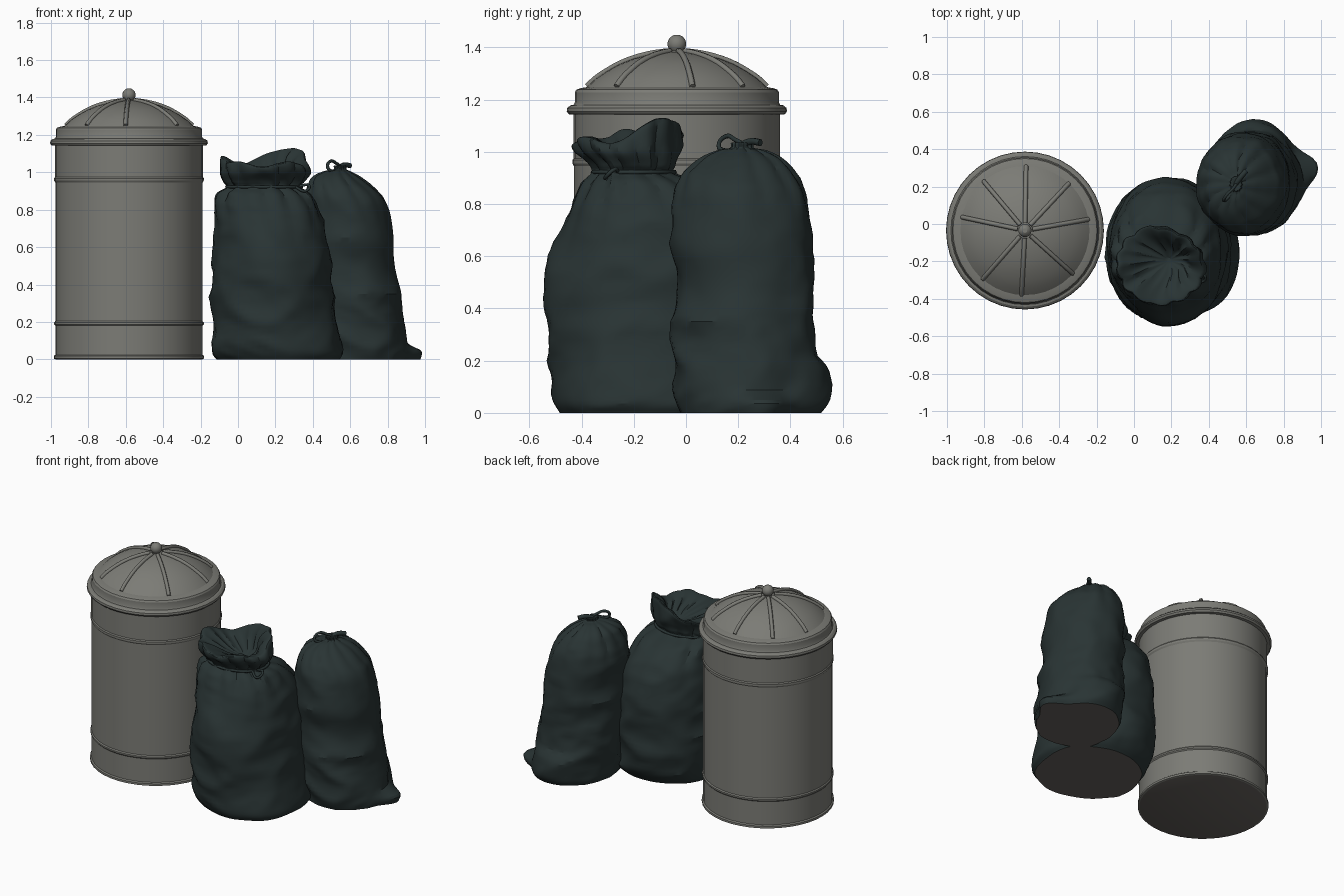
import bpy, bmesh, math
from mathutils import Vector, noise

if "Cube" in bpy.data.objects:
    bpy.data.objects.remove(bpy.data.objects["Cube"])


def material(name, rgb):
    m = bpy.data.materials.new(name)
    m.diffuse_color = (*rgb, 1)
    m.use_nodes = True
    m.node_tree.nodes["Principled BSDF"].inputs["Base Color"].default_value = m.diffuse_color
    return m


METAL = material("grey metal", (0.20, 0.20, 0.18))
PLASTIC = material("dark green plastic", (0.022, 0.034, 0.034))
BASE = material("brown grey underside", (0.13, 0.118, 0.108))
CAN = Vector((-0.583, -0.035, 0))


def finish(bm, name, mats, angle):
    bmesh.ops.recalc_face_normals(bm, faces=bm.faces)
    me = bpy.data.meshes.new(name)
    bm.to_mesh(me)
    bm.free()
    ob = bpy.data.objects.new(name, me)
    bpy.context.collection.objects.link(ob)
    for m in mats:
        me.materials.append(m)
    bpy.ops.object.select_all(action='DESELECT')
    ob.select_set(True)
    bpy.context.view_layer.objects.active = ob
    bpy.ops.object.shade_smooth_by_angle(angle=math.radians(angle))
    return ob


def skin(rings):
    """Join equal rings of points into a closed, capped tube."""
    bm = bmesh.new()
    rows = [[bm.verts.new(p) for p in r] for r in rings]
    n = len(rows[0])
    for a, b in zip(rows, rows[1:]):
        for i in range(n):
            j = (i + 1) % n
            bm.faces.new((a[i], a[j], b[j], b[i]))
    bottom = bm.faces.new(rows[0][::-1])
    bottom.material_index = 1
    bm.faces.new(rows[-1])
    return bm


def lathe(name, profile, mats, n=40):
    rings = [[CAN + Vector((r * math.cos(math.tau * i / n), r * math.sin(math.tau * i / n), z))
              for i in range(n)] for r, z in profile]
    return finish(skin(rings), name, mats, 30)


def cord(name, points, radius, mat, cyclic=False):
    cu = bpy.data.curves.new(name, 'CURVE')
    cu.dimensions = '3D'
    cu.bevel_depth = radius
    cu.bevel_resolution = 1
    cu.resolution_u = 5
    cu.use_fill_caps = True
    sp = cu.splines.new('BEZIER')
    sp.bezier_points.add(len(points) - 1)
    for bp, p in zip(sp.bezier_points, points):
        bp.co = p
        bp.handle_left_type = bp.handle_right_type = 'AUTO'
    sp.use_cyclic_u = cyclic
    cu.materials.append(mat)
    ob = bpy.data.objects.new(name, cu)
    bpy.context.collection.objects.link(ob)
    bpy.ops.object.select_all(action='DESELECT')
    ob.select_set(True)
    bpy.context.view_layer.objects.active = ob
    bpy.ops.object.convert(target='MESH')


# Metal can: body with rolled foot and two shallow beads
lathe("can_body", [(0.392, 0), (0.402, 0.004), (0.402, 0.018), (0.394, 0.024),
                   (0.394, 0.180), (0.400, 0.187), (0.400, 0.197), (0.394, 0.204),
                   (0.394, 0.945), (0.400, 0.955), (0.400, 0.968), (0.395, 0.975),
                   (0.395, 1.150)], [METAL, BASE])
# Lid: rolled rim, upright band and dome
dome = [(0.345, 1.248), (0.31, 1.280), (0.27, 1.307), (0.22, 1.335),
        (0.165, 1.357), (0.10, 1.374), (0.04, 1.383)]
lathe("can_lid", [(0.396, 1.142), (0.414, 1.144), (0.422, 1.155), (0.420, 1.168),
                  (0.408, 1.178), (0.396, 1.180), (0.391, 1.190), (0.391, 1.228),
                  (0.385, 1.238), (0.372, 1.243)] + dome, [METAL, METAL])
lathe("lid_knob", [(0.026, 1.375), (0.024, 1.386)] +
      [(0.036 * math.cos(a), 1.413 + 0.036 * math.sin(a))
       for a in [math.radians(d) for d in range(-50, 90, 20)]], [METAL, METAL], 16)
# Lid ribs
for k, deg in enumerate((89, 47, 10, -42, -93, -131, 168, 130)):
    a = math.radians(deg)
    cord(f"lid_rib_{k + 1}", [CAN + Vector((r * math.cos(a), r * math.sin(a), z + 0.003))
                              for r, z in dome], 0.012, METAL)


def bump(theta, deg, width):
    d = (math.degrees(theta) - deg + 180) % 360 - 180
    return math.exp(-(d / width) ** 2)


def catmull(p0, p1, p2, p3, t):
    return [0.5 * (2 * b + (c - a) * t + (2 * a - 5 * b + 4 * c - d) * t * t
                   + (3 * b - a - 3 * c + d) * t ** 3)
            for a, b, c, d in zip(p0, p1, p2, p3)]


def bag(name, sections, seed, lift, bulge, n=72, sub=6):
    """Sections: z, x min, x max, y min, y max, pleat depth, rim lift."""
    S = [sections[0]] + sections + [sections[-1]]
    rows = [catmull(*S[i:i + 4], k / sub) for i in range(len(S) - 3) for k in range(sub)]
    rows.append(sections[-1])
    rings = []
    for z, x0, x1, y0, y1, pleat, up in rows:
        ring = []
        for i in range(n):
            t = math.tau * i / n
            c, s = math.cos(t), math.sin(t)
            rx, ry = (x1 - x0) / 2, (y1 - y0) / 2
            zz = max(0, z + up * lift(t))
            p = Vector(((x0 + x1) / 2 + rx * c, (y0 + y1) / 2 + ry * s, zz))
            # slanting ridged creases, fading out at the narrow gathers
            q = Vector((p.x * 3 + p.z * 1.5, p.y * 3 - p.z, p.z * 4.5)) + Vector((seed,) * 3)
            crease = 0.35 - abs(noise.noise(q)) * 1.4 + 0.4 * (0.3 - abs(noise.noise(q * 2.3)))
            size = min(1, min(rx, ry) / 0.25)
            d = 0.032 * crease * size - 0.008 * size + bulge(t, zz)
            wave = abs(math.sin(6.5 * t + 5 * z + 1.2 * noise.noise(q * 0.7))) - 0.6
            d += pleat * wave * min(rx, ry) * (0.7 + 0.6 * noise.noise(Vector((c, s, seed)) * 2))
            ring.append(p + Vector((c, s, 0)) * d)
        rings.append(ring)
    return finish(skin(rings), name, [PLASTIC, BASE], 28)


# Front bag: gathered neck with an open, flaring ruff
bag("front_bag", [
    (0.00, -0.12, 0.56, -0.49, 0.17, 0, 0), (0.05, -0.155, 0.585, -0.51, 0.20, 0, 0),
    (0.20, -0.165, 0.54, -0.53, 0.24, 0, 0), (0.36, -0.15, 0.515, -0.54, 0.25, 0, 0),
    (0.52, -0.14, 0.50, -0.54, 0.25, 0, 0), (0.68, -0.125, 0.47, -0.50, 0.22, 0.02, 0),
    (0.80, -0.13, 0.44, -0.45, 0.16, 0.06, 0), (0.88, -0.115, 0.40, -0.40, 0.06, 0.14, 0),
    (0.92, -0.06, 0.335, -0.355, -0.045, 0.2, 0), (0.95, -0.075, 0.355, -0.37, -0.04, 0.18, 0),
    (1.00, -0.105, 0.385, -0.425, -0.02, 0.12, 0.2), (1.055, -0.11, 0.37, -0.43, -0.01, 0.1, 1),
    (1.035, -0.04, 0.31, -0.37, -0.06, 0.2, 0.7), (0.98, 0.08, 0.27, -0.27, -0.13, 0.3, 0.1),
    (0.95, 0.17, 0.20, -0.21, -0.18, 0, 0)], 3.7,
    lambda t: 0.095 * bump(t, 50, 38) + 0.05 * bump(t, 188, 20) - 0.012 + 0.014 * math.sin(5 * t),
    lambda t, z: 0)

# Rear bag: tied shut, with a corner of slack plastic on the ground
bag("rear_bag", [
    (0.00, 0.38, 0.90, -0.03, 0.49, 0, 0), (0.05, 0.36, 0.91, -0.05, 0.52, 0, 0),
    (0.18, 0.36, 0.895, -0.06, 0.515, 0, 0), (0.30, 0.355, 0.875, -0.06, 0.505, 0, 0),
    (0.46, 0.35, 0.855, -0.06, 0.50, 0, 0), (0.65, 0.34, 0.83, -0.06, 0.485, 0, 0),
    (0.82, 0.335, 0.80, -0.05, 0.465, 0.03, 0), (0.90, 0.345, 0.745, -0.02, 0.43, 0.08, 0),
    (0.97, 0.39, 0.66, 0.05, 0.38, 0.15, 0), (1.005, 0.46, 0.60, 0.12, 0.31, 0.25, 0),
    (1.015, 0.51, 0.58, 0.17, 0.26, 0.3, 0), (1.035, 0.515, 0.575, 0.175, 0.255, 0.3, 0),
    (1.03, 0.54, 0.55, 0.21, 0.22, 0, 0)], 11.3,
    lambda t: 0,
    lambda t, z: (0.09 * bump(t, 12, 17) * max(0, min(1, (0.085 - z) / 0.04))
                  + 0.035 * bump(t, 85, 38) * max(0, min(1, (0.22 - z) / 0.05))))

# Draw cords: neck tie with tails, and a loop with a tail
cord("front_bag_tie", [(0.14 + 0.20 * math.cos(a), -0.2 + 0.155 * math.sin(a), 0.922)
                       for a in [math.tau * i / 10 for i in range(10)]], 0.009, PLASTIC, True)
cord("front_bag_loop", [(0.31, -0.29, 0.92), (0.36, -0.31, 0.90), (0.38, -0.28, 0.93),
                        (0.32, -0.26, 0.925)], 0.008, PLASTIC)
cord("rear_bag_loop", [(0.545, 0.22, 1.02), (0.51, 0.15, 1.005), (0.48, 0.125, 1.025),
                       (0.495, 0.155, 1.06), (0.53, 0.19, 1.045), (0.55, 0.22, 1.03)],
     0.009, PLASTIC)
cord("rear_bag_tail", [(0.535, 0.2, 1.02), (0.57, 0.25, 1.04), (0.60, 0.285, 1.035)],
     0.014, PLASTIC)
